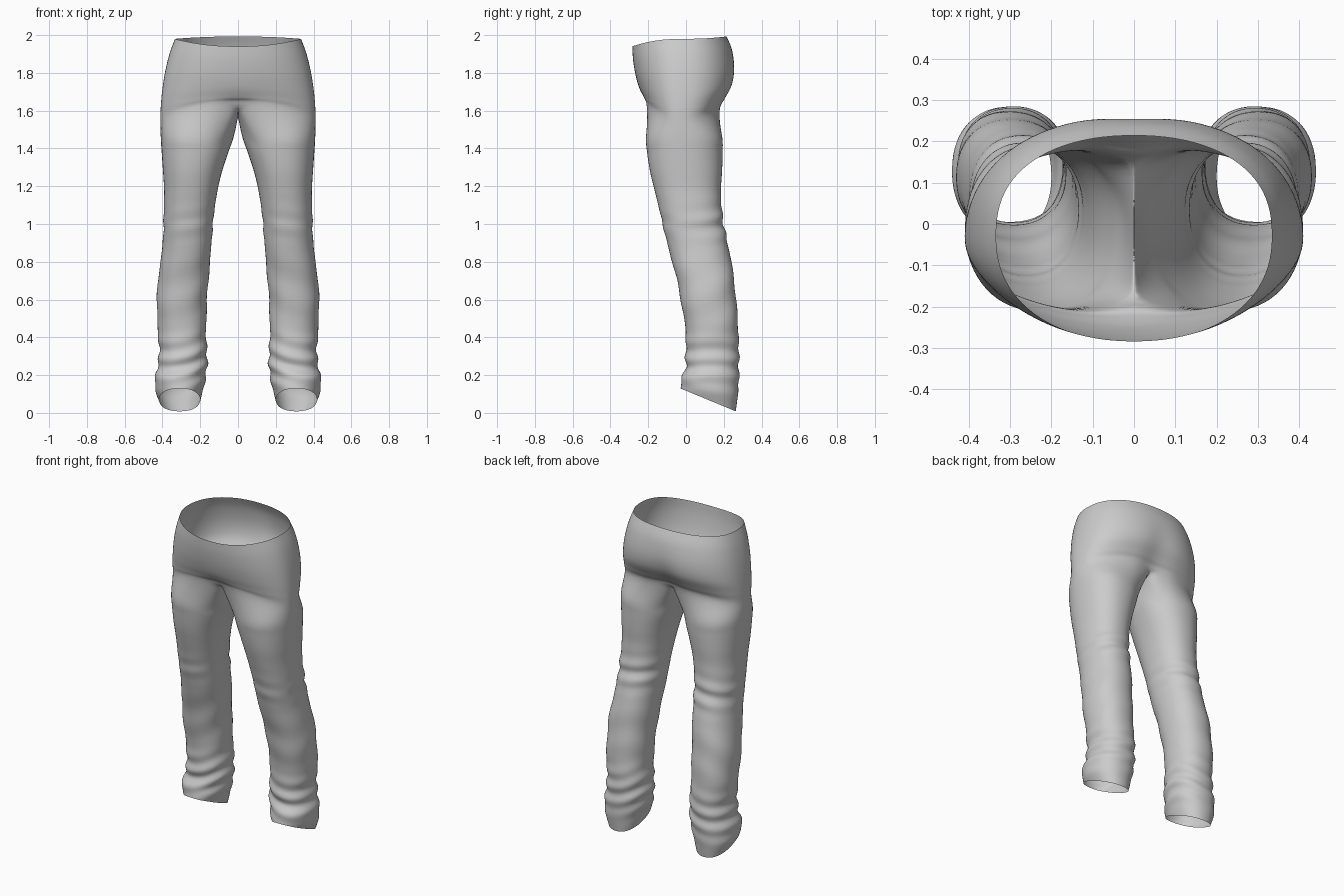
import bpy, bmesh, math
from mathutils import Vector

if "Cube" in bpy.data.objects:
    bpy.data.objects.remove(bpy.data.objects["Cube"])

OUT, INN = 24, 8          # segments on the outer arc and on the inner leg / crotch arc
N = OUT + INN
SUB = 5                   # rings between two key rings


def spow(v, e):
    return math.copysign(abs(v) ** e, v)


# Pelvis key rows: z side, z front, z back, half width, y front, y back, front dent, back dent
PELVIS = [
    (1.98, 1.94, 1.993, .335, -.285, .215, .0, .0),
    (1.90, 1.87, 1.92, .364, -.281, .245, .0, .0),
    (1.80, 1.79, 1.82, .388, -.268, .262, .0, .008),
    (1.70, 1.72, 1.735, .403, -.248, .252, .0, .018),
    (1.62, 1.67, 1.66, .410, -.228, .212, .008, .025),
    (1.55, 1.63, 1.61, .411, -.218, .190, .03, .035),
]
# Leg key rows: z front, z back, x inner, x outer, y front, y back
LEG = [
    (1.46, 1.46, .022, .410, -.213, .193),
    (1.38, 1.38, .050, .405, -.207, .195),
    (1.28, 1.28, .083, .398, -.192, .192),
    (1.18, 1.18, .107, .392, -.168, .186),
    (1.06, 1.06, .126, .394, -.138, .192),
    (.96, .96, .135, .396, -.116, .208),
    (.84, .84, .144, .405, -.085, .234),
    (.70, .70, .156, .425, -.048, .256),
    (.55, .55, .166, .430, -.020, .270),
    (.42, .42, .168, .424, -.002, .279),
    (.31, .30, .163, .418, -.002, .280),
    (.235, .19, .166, .434, -.005, .281),
    (.175, .09, .182, .440, -.026, .275),
    (.13, .008, .200, .418, -.030, .264),
]


def pelvis_ring(zs, zf, zb, a, yf, yb, df, db):
    pts = []
    yc = -.03
    for i in range(OUT + 1):
        t = math.pi * i / OUT
        c, s = math.cos(t), math.sin(t)
        x = a * spow(s, .92) if 0 < i < OUT else 0
        w = math.exp(-(x / .075) ** 2)
        if c > 0:
            y, z = yc + (yf - yc) * c ** .9 + df * w, zs + (zf - zs) * c * c
        else:
            y, z = yc + (yb - yc) * (-c) ** .82 - db * w, zs + (zb - zs) * c * c
        pts.append(Vector((x, y, z)))
    return pts


def leg_ring(zf, zb, xi, xo, yf, yb):
    pts = []
    cx, cy, rx, ry = (xi + xo) / 2, (yf + yb) / 2, (xo - xi) / 2, (yb - yf) / 2
    for i in range(N):
        t = -math.pi / 4 + 2 * math.pi * i / N
        c, s = spow(math.cos(t), .9), spow(math.sin(t), .9)
        z = (zf + zb) / 2 + (zf - zb) / 2 * c
        pts.append(Vector((cx + rx * s, cy - ry * c, z)))
    return pts


def spline(p0, p1, p2, p3, u):
    return .5 * (2 * p1 + (p2 - p0) * u + (2 * p0 - 5 * p1 + 4 * p2 - p3) * u * u
                 + (3 * p1 - p0 - 3 * p2 + p3) * u ** 3)


def folds(p, i):
    """Cloth folds behind the knee and above the cuff."""
    t = -math.pi / 4 + 2 * math.pi * i / N
    knee = .009 * math.exp(-((p.z - 1.0) / .09) ** 2) * (.35 - .65 * math.cos(t))
    ankle = .009 * math.exp(-((p.z - .27) / .12) ** 2)
    shin = .003 * math.exp(-((p.z - .6) / .25) ** 2)
    d = (knee * math.sin(p.z * 62 + 1.5 * math.sin(t + .6))
         + ankle * math.sin(p.z * 66 + 2.2 * math.sin(t) + math.cos(2 * t))
         + shin * math.sin(p.z * 30 + 3 * math.sin(t + 1)))
    return p + Vector((math.sin(t), -math.cos(t), 0)) * d


# Key rings: pelvis arcs, then the crotch ring, then the leg loops
keys = [pelvis_ring(*r) for r in PELVIS]
seam = len(keys) - 1
back, front = keys[seam][OUT], keys[seam][0]
for k in range(1, INN):
    u = k / INN
    p = back.lerp(front, u)
    p.z -= .055 * math.sin(math.pi * u) ** .8
    keys[seam].append(p)
keys += [leg_ring(*r) for r in LEG]

# Half of the trousers as a grid of smoothed columns
bm = bmesh.new()
rings = []
last = len(keys) - 1
for r in range(last + 1):
    for s in range(SUB if r < last else 1):
        u = s / SUB
        ring = []
        first = 0 if r < seam else seam
        for i in range(OUT + 1 if r < seam else N):
            low = 0 if i <= OUT else seam
            q = [keys[min(max(k, low), last)][i] for k in (r - 1, r, r + 1, r + 2)]
            p = spline(*q, u)
            if r < seam and i in (0, OUT):
                p.x = 0
            elif r > seam:
                p = folds(p, i)
            p.x = max(p.x, 0)
            ring.append(bm.verts.new(p))
        rings.append(ring)

for top, low in zip(rings, rings[1:]):
    closed = len(top) == N
    for i in range(N if closed else OUT):
        j = (i + 1) % N
        bm.faces.new((top[i], low[i], low[j], top[j]))
for f in bm.faces:
    f.smooth = True

mesh = bpy.data.meshes.new("trousers")
bm.to_mesh(mesh)
bm.free()
trousers = bpy.data.objects.new("trousers", mesh)
bpy.context.collection.objects.link(trousers)

# Other half and smoothing
mirror = trousers.modifiers.new("mirror", 'MIRROR')
mirror.use_clip = True
mirror.merge_threshold = .0005
smooth = trousers.modifiers.new("smooth", 'SUBSURF')
smooth.levels = smooth.render_levels = 1

# Plain grey cloth
cloth = bpy.data.materials.new("grey cloth")
cloth.diffuse_color = (.6, .6, .6, 1)
cloth.use_nodes = True
cloth.node_tree.nodes["Principled BSDF"].inputs["Base Color"].default_value = cloth.diffuse_color
mesh.materials.append(cloth)
